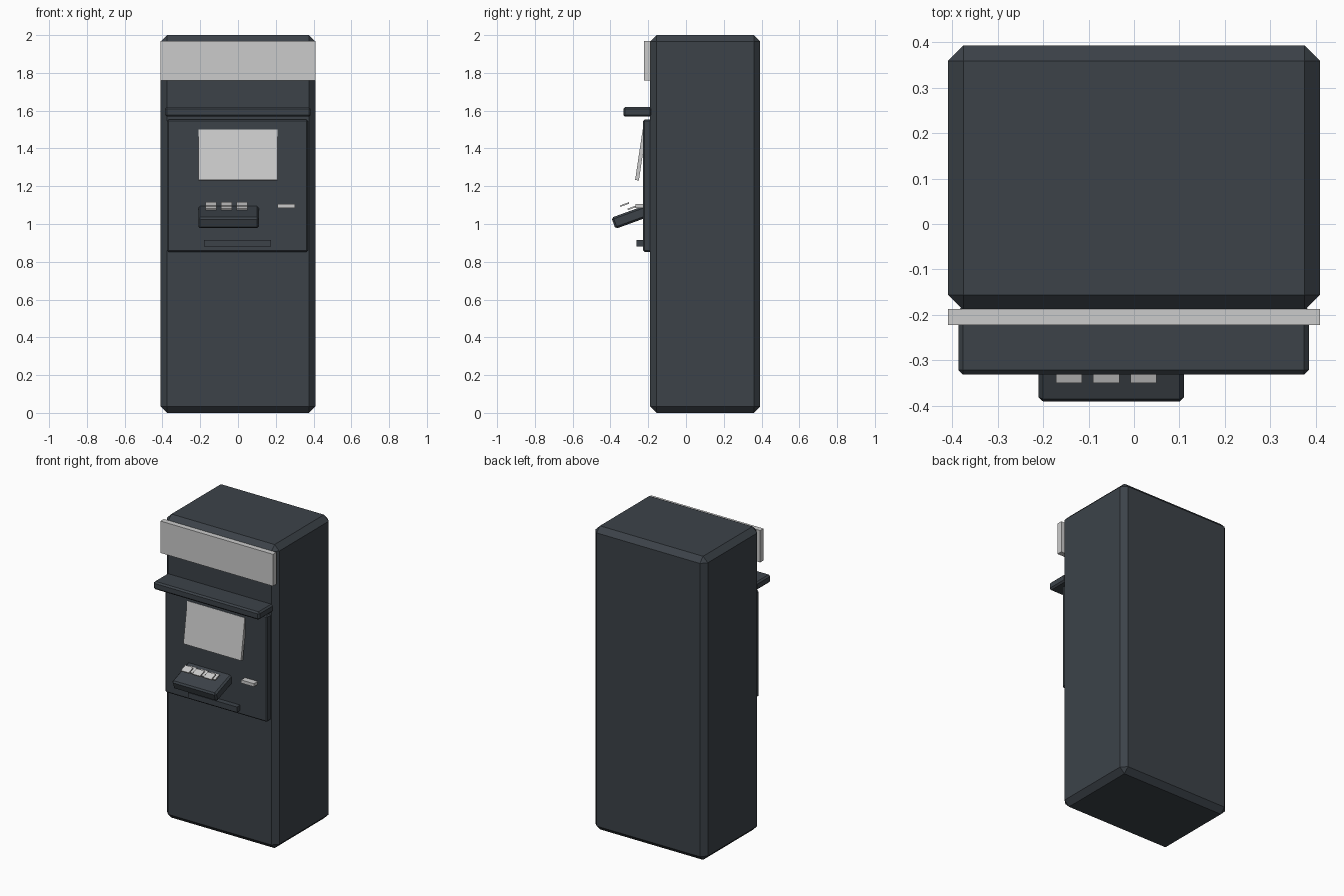
import bpy, math
from mathutils import Matrix

if "Cube" in bpy.data.objects:
    bpy.data.objects.remove(bpy.data.objects["Cube"])


def material(name, rgb):
    m = bpy.data.materials.new(name)
    m.diffuse_color = (*rgb, 1)
    m.use_nodes = True
    m.node_tree.nodes["Principled BSDF"].inputs["Base Color"].default_value = m.diffuse_color
    return m


DARK = material("dark_slate", (0.045, 0.055, 0.066))
LIGHT = material("light_grey", (0.6, 0.6, 0.6))


def box(name, x, y, z, mat, bevel=0.0, tilt=0.0):
    """Box from (min, max) ranges, chamfered, then tilted about its own x axis."""
    rng = (x, y, z)
    bpy.ops.mesh.primitive_cube_add(size=1)
    ob = bpy.context.object
    ob.name = name
    ob.data.transform(Matrix.Diagonal([b - a for a, b in rng] + [1]))
    ob.location = [(a + b) / 2 for a, b in rng]
    ob.rotation_euler.x = math.radians(tilt)
    ob.data.materials.append(mat)
    if bevel:
        mod = ob.modifiers.new("chamfer", 'BEVEL')
        mod.width = bevel
        mod.segments = 1
    return ob


# Cabinet, header sign, hood and control panel
box("cabinet", (-0.41, 0.41), (-0.19, 0.393), (0, 2), DARK, 0.034)
box("header_sign", (-0.41, 0.41), (-0.222, -0.187), (1.76, 1.97), LIGHT)
box("hood", (-0.387, 0.385), (-0.332, -0.18), (1.568, 1.62), DARK, 0.01)
box("control_panel", (-0.375, 0.37), (-0.227, -0.18), (0.853, 1.553), DARK, 0.008)

# Tilted screen, sinking into the panel at its top
box("screen", (-0.21, 0.21), (-0.2495, -0.2295), (1.23, 1.50), LIGHT, tilt=-8.5)

# Sloping keypad shelf
box("keypad_shelf", (-0.21, 0.11), (-0.39, -0.19), (1.0065, 1.0695), DARK, 0.01, tilt=20)

# Thin keys in three columns
for row, (ky, kz) in enumerate(((-0.325, 1.103), (-0.285, 1.086))):
    for col in range(3):
        kx = -0.143 + col * 0.082
        box(f"key_{row}_{col}", (kx - 0.029, kx + 0.029), (ky - 0.025, ky + 0.025),
            (kz - 0.004, kz + 0.004), LIGHT, tilt=20)

# Card reader and cash slot
box("card_reader", (0.21, 0.302), (-0.267, -0.22), (1.085, 1.106), LIGHT)
box("cash_slot", (-0.18, 0.175), (-0.262, -0.22), (0.88, 0.916), DARK)
